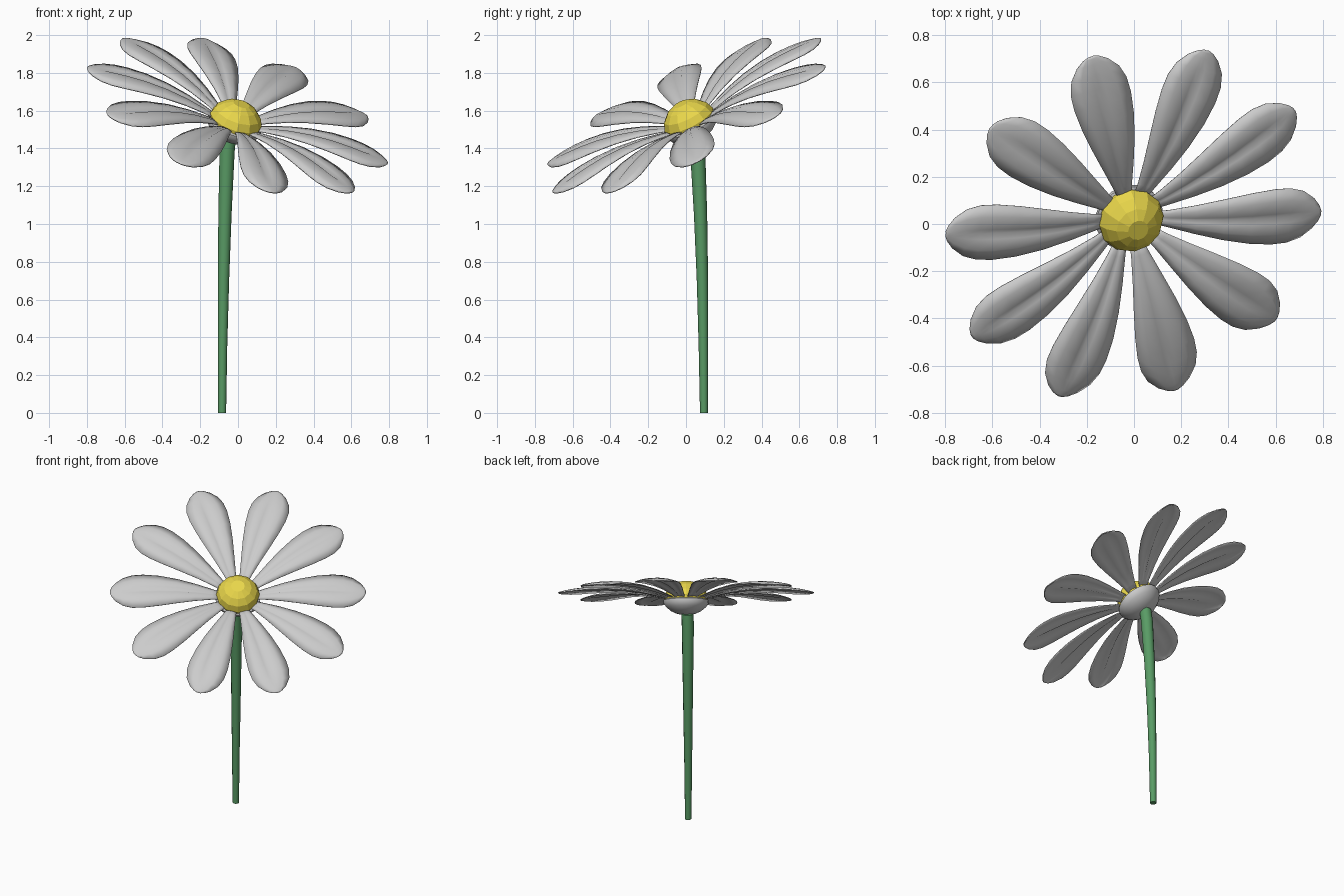
import bpy, bmesh, math
from mathutils import Vector, Matrix

if "Cube" in bpy.data.objects:
    bpy.data.objects.remove(bpy.data.objects["Cube"])

# Tilted frame of the flower head
n = Vector((0.295, -0.42, 0.857)).normalized()
u = Vector((-n.y, n.x, 0)).normalized()
v = n.cross(u)
P = Vector((-0.015, 0.02, 1.54))
HEAD = Matrix((u, v, n)).transposed().to_4x4()
HEAD.translation = P


def material(name, col):
    m = bpy.data.materials.new(name)
    m.diffuse_color = (*col, 1)
    m.use_nodes = True
    m.node_tree.nodes["Principled BSDF"].inputs["Base Color"].default_value = m.diffuse_color
    return m


def make(name, bm, smooth=True, mat=None):
    bmesh.ops.recalc_face_normals(bm, faces=bm.faces)
    me = bpy.data.meshes.new(name)
    bm.to_mesh(me)
    bm.free()
    for p in me.polygons:
        p.use_smooth = smooth
    ob = bpy.data.objects.new(name, me)
    bpy.context.collection.objects.link(ob)
    if mat:
        me.materials.append(mat)
    return ob


def loft(rings, sides):
    """Skin (centre, radius) circles and cap both ends."""
    bm = bmesh.new()
    loops = [[bm.verts.new(Vector(c) + Vector((r * math.cos(a), r * math.sin(a), 0)))
              for a in [2 * math.pi * i / sides for i in range(sides)]] for c, r in rings]
    for a, b in zip(loops, loops[1:]):
        for i in range(sides):
            j = (i + 1) % sides
            bm.faces.new((a[i], a[j], b[j], b[i]))
    bm.faces.new(loops[0])
    bm.faces.new(loops[-1])
    return bm


# Stem: tapered, gently leaning
stem_rings = [((-0.084, 0.095, 0), 0.021), ((-0.082, 0.092, 0.35), 0.025),
              ((-0.077, 0.087, 0.7), 0.030), ((-0.069, 0.077, 1.05), 0.035),
              ((-0.058, 0.062, 1.38), 0.040), ((-0.050, 0.056, 1.46), 0.040)]
stem = make("stem", loft(stem_rings, 12), True, material("stem_green", (0.10, 0.33, 0.13)))

# Yellow faceted centre
dome = [((0, 0, -0.02), 0.137), ((0, 0, 0.015), 0.142), ((0, 0, 0.055), 0.126),
        ((0, 0, 0.09), 0.09), ((0, 0, 0.112), 0.045)]
centre = make("flower_centre", loft(dome, 12), False, material("centre_yellow", (0.82, 0.68, 0.07)))
centre.matrix_world = HEAD

# Rounded cup under the petals
cup = [((0, 0, 0.0), 0.13), ((0, 0, -0.01), 0.148), ((0, 0, -0.03), 0.147), ((0, 0, -0.055), 0.13),
       ((0, 0, -0.08), 0.10), ((0, 0, -0.098), 0.06), ((0, 0, -0.104), 0.02)]
calyx = make("flower_cup", loft(cup, 24))
calyx.matrix_world = HEAD

# Petal stations: distance out, half width, height, groove depth
stations = [(0.08, 0.022, -0.01, 0), (0.17, 0.040, 0.02, 0.004), (0.28, 0.066, 0.048, 0.010),
            (0.40, 0.094, 0.068, 0.014), (0.52, 0.117, 0.076, 0.016), (0.62, 0.128, 0.074, 0.016),
            (0.69, 0.126, 0.068, 0.012), (0.75, 0.108, 0.060, 0.004), (0.80, 0.070, 0.050, 0),
            (0.825, 0.036, 0.044, 0), (0.835, 0.010, 0.040, 0)]
across = (-1, -0.6, -0.18, 0, 0.18, 0.6, 1)

for k in range(10):
    bm = bmesh.new()
    rows = [[bm.verts.new((r, w * t, h - 0.18 * w * t * t - (g if t == 0 else 0)))
             for t in across] for r, w, h, g in stations]
    for a, b in zip(rows, rows[1:]):
        for i in range(len(across) - 1):
            bm.faces.new((a[i], b[i], b[i + 1], a[i + 1]))
    petal = make(f"petal_{k + 1}", bm)
    petal.matrix_world = HEAD @ Matrix.Rotation(math.radians(36 * k), 4, 'Z')
    thick = petal.modifiers.new("thickness", 'SOLIDIFY')
    thick.thickness = 0.006
    thick.offset = 0

# Smooth stem and cup, keeping cap edges sharp
for ob in (stem, calyx):
    bpy.ops.object.select_all(action='DESELECT')
    ob.select_set(True)
    bpy.context.view_layer.objects.active = ob
    bpy.ops.object.shade_smooth_by_angle(angle=math.radians(40))
